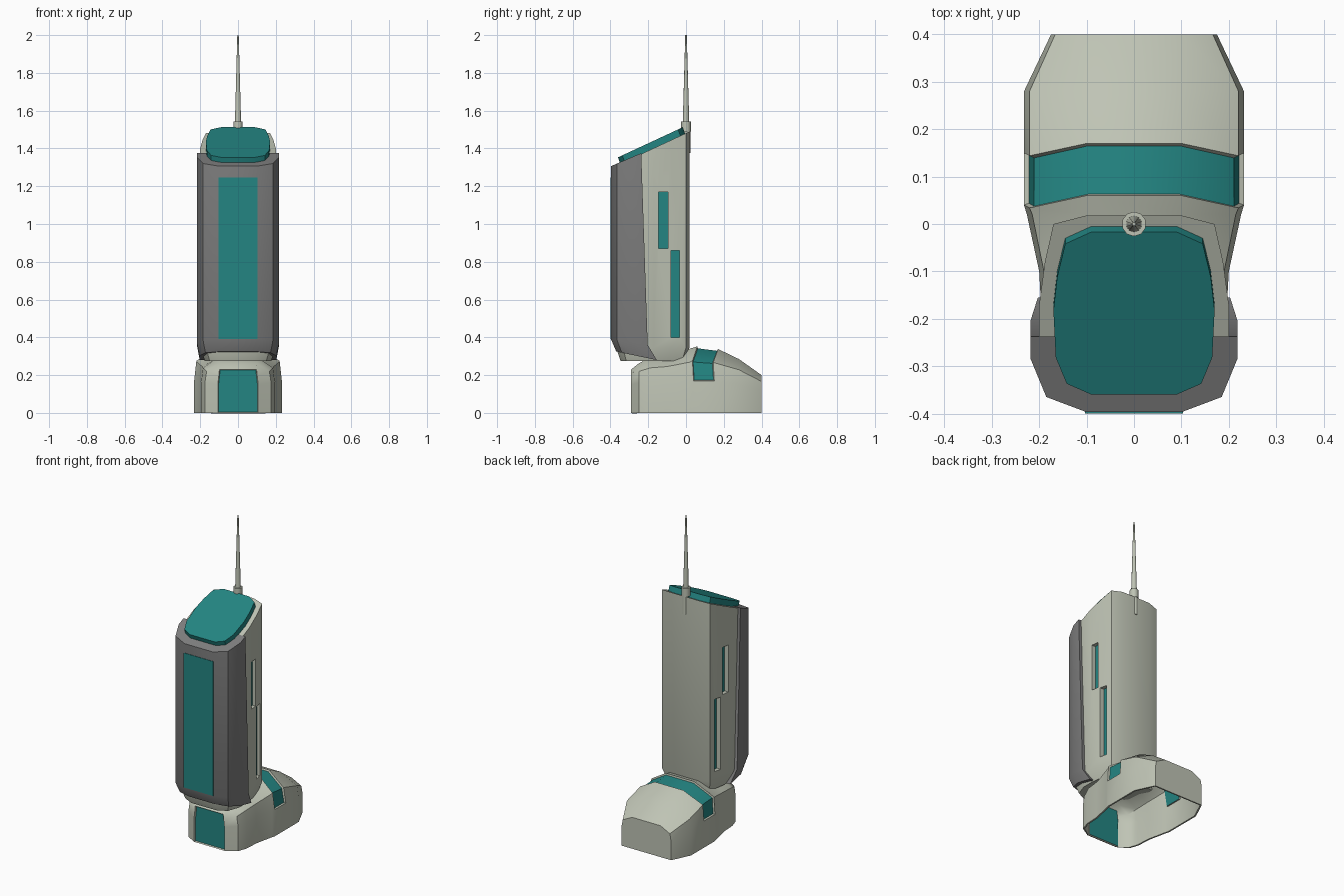
import bpy, bmesh, math
from mathutils import Vector

if "Cube" in bpy.data.objects:
    bpy.data.objects.remove(bpy.data.objects["Cube"])


def material(name, rgb):
    m = bpy.data.materials.new(name)
    m.diffuse_color = (*rgb, 1)
    m.use_nodes = True
    m.node_tree.nodes["Principled BSDF"].inputs["Base Color"].default_value = m.diffuse_color
    return m


LIGHT = material("light_grey", (0.52, 0.55, 0.46))
DARK = material("dark_grey", (0.21, 0.21, 0.21))
TEAL = material("teal", (0.017, 0.235, 0.225))


def finish(name, bm, mats, recalc=True):
    if recalc:
        bmesh.ops.recalc_face_normals(bm, faces=bm.faces[:])
    me = bpy.data.meshes.new(name)
    bm.to_mesh(me)
    bm.free()
    for m in mats:
        me.materials.append(m)
    ob = bpy.data.objects.new(name, me)
    bpy.context.collection.objects.link(ob)
    return ob


def activate(ob):
    bpy.ops.object.select_all(action='DESELECT')
    ob.select_set(True)
    bpy.context.view_layer.objects.active = ob


def smooth(ob, deg=32):
    activate(ob)
    bpy.ops.object.shade_smooth_by_angle(angle=math.radians(deg))


def mirror(half):
    """Turn a right-hand half outline (x, y) into a closed symmetric one."""
    return half + [(-x, y) for x, y in reversed(half)]


def loft(rings, closed=True, caps=True):
    bm = bmesh.new()
    vs = [[bm.verts.new(p) for p in r] for r in rings]
    n = len(rings[0])
    for a, b in zip(vs, vs[1:]):
        for i in range(n if closed else n - 1):
            j = (i + 1) % n
            bm.faces.new((a[i], a[j], b[j], b[i]))
    if caps:
        bm.faces.new(vs[0])
        bm.faces.new(vs[-1])
    return bm


def box(bm, lo, hi):
    lo, hi = Vector(lo), Vector(hi)
    new = bmesh.ops.create_cube(bm, size=1)["verts"]
    for v in new:
        v.co = Vector([(lo[i] + hi[i]) / 2 + v.co[i] * (hi[i] - lo[i]) for i in range(3)])


def rim(y):
    return 1.49 + 0.465 * (y - 0.02)


# Shin column with sloping top and tapered ankle
outline = mirror([(.1, .018), (.17, .0), (.188, -.08), (.2, -.17), (.2, -.25), (.17, -.335), (.1, -.37)])
ankle = [(x * .88, -.175 + (y + .175) * .88, .275) for x, y in outline]
column = finish("shin_column", loft([ankle,
                                     [(x, y, .345) for x, y in outline],
                                     [(x, y, rim(y)) for x, y in outline]]), [LIGHT, TEAL])

# Recessed side slots with teal floors, both sides
bm = bmesh.new()
for s in (-1, 1):
    for y0, y1, z0, z1, x in ((-.145, -.095, .87, 1.17, .17), (-.08, -.035, .4, .86, .16)):
        box(bm, (min(s * x, s * .3), y0, z0), (max(s * x, s * .3), y1, z1))
bmesh.ops.recalc_face_normals(bm, faces=bm.faces[:])
for f in bm.faces:
    if f.normal.x * f.calc_center_median().x < -.01:
        f.material_index = 1
cutter = finish("slot_cutter", bm, [LIGHT, TEAL], False)
cutter.hide_render = True
mod = column.modifiers.new("slots", 'BOOLEAN')
mod.operation = 'DIFFERENCE'
mod.solver = 'EXACT'
mod.object = cutter
activate(column)
bpy.ops.object.modifier_apply(modifier=mod.name)
bpy.data.objects.remove(cutter)
smooth(column)

# Teal knee cap plate on the sloping top
cap = mirror([(.09, -.005), (.145, -.03), (.162, -.1), (.17, -.17), (.165, -.27), (.142, -.325), (.09, -.348)])
smooth(finish("knee_cap", loft([[(x, y - d * .35, rim(y) + d) for x, y in cap] for d in (-.01, .034)]), [TEAL]))


# Dark front armour wrapped round the column
def armour(back, inset, height):
    half = [(.19, back), (.218, back), (.218, -.285), (.185, -.365), (.1, -.397)]
    pts = [(x * (1 - inset), y * (1 - inset) if y < -.26 else y) for x, y in half]
    return [(x, y, height(y)) for x, y in mirror(pts)]


smooth(finish("shin_armour", loft([
    armour(-.155, .07, lambda y: .325 - .21 * (y + .37)),
    armour(-.203, 0, lambda y: .39 - .15 * (y + .4)),
    armour(-.237, 0, lambda y: 1.305 + .43 * (y + .4))]), [DARK]))

# Teal front panel
bm = bmesh.new()
box(bm, (-.103, -.4, .39), (.103, -.394, 1.247))
finish("shin_panel", bm, [TEAL])

# Foot shell, open below: y, half width, shoulder height, top height, side shift
stations = [(-.29, .107, .15, .23, 0), (-.25, .175, .16, .262, 0), (-.19, .195, .16, .295, 0),
            (-.1, .2, .17, .3, 0), (.02, .226, .17, .34, 0), (.06, .232, .17, .352, -.02),
            (.17, .232, .17, .338, -.02), (.28, .232, .15, .285, 0), (.4, .175, .12, .2, 0)]
rings = []
for y, w, s, t, d in stations:
    half = [(w, y + d, 0), (w, y + d, s), (.95 * w, y + d * 1.3, s + .58 * (t - s)), (min(.1, .92 * w), y, t)]
    rings.append(half + [(-x, b, z) for x, b, z in reversed(half)])
bm = loft(rings, closed=False)
bmesh.ops.recalc_face_normals(bm, faces=bm.faces[:])
if max(bm.faces, key=lambda f: f.calc_center_median().y).normal.y < 0:
    bmesh.ops.reverse_faces(bm, faces=bm.faces[:])
# Recessed teal instep band and heel panel
heel = [f for f in bm.faces if f.calc_center_median().y < -.285]
band = [f for f in bm.faces if .07 < f.calc_center_median().y < .14 and f.calc_center_median().z > .15]
for group in (heel, band):
    bmesh.ops.inset_region(bm, faces=group, thickness=.004, depth=-.01, use_even_offset=True, use_boundary=True)
    for f in group:
        f.material_index = 1
foot = finish("foot_shell", bm, [LIGHT, TEAL], False)
mod = foot.modifiers.new("thickness", 'SOLIDIFY')
mod.thickness = .01
mod.offset = -1
activate(foot)
bpy.ops.object.modifier_apply(modifier=mod.name)
smooth(foot, 40)

# Antenna: base rod, collar and tapering mast
for name, r0, r1, z0, z1 in (("antenna_base", .017, .017, 1.375, 1.5),
                             ("antenna_collar", .026, .026, 1.49, 1.543),
                             ("antenna_mast", .017, .004, 1.54, 2.0)):
    bm = bmesh.new()
    bmesh.ops.create_cone(bm, cap_ends=True, segments=10, radius1=r0, radius2=r1, depth=z1 - z0)
    bmesh.ops.translate(bm, verts=bm.verts[:], vec=(0, .006 if name == "antenna_base" else 0, (z0 + z1) / 2))
    smooth(finish(name, bm, [LIGHT]), 40)
